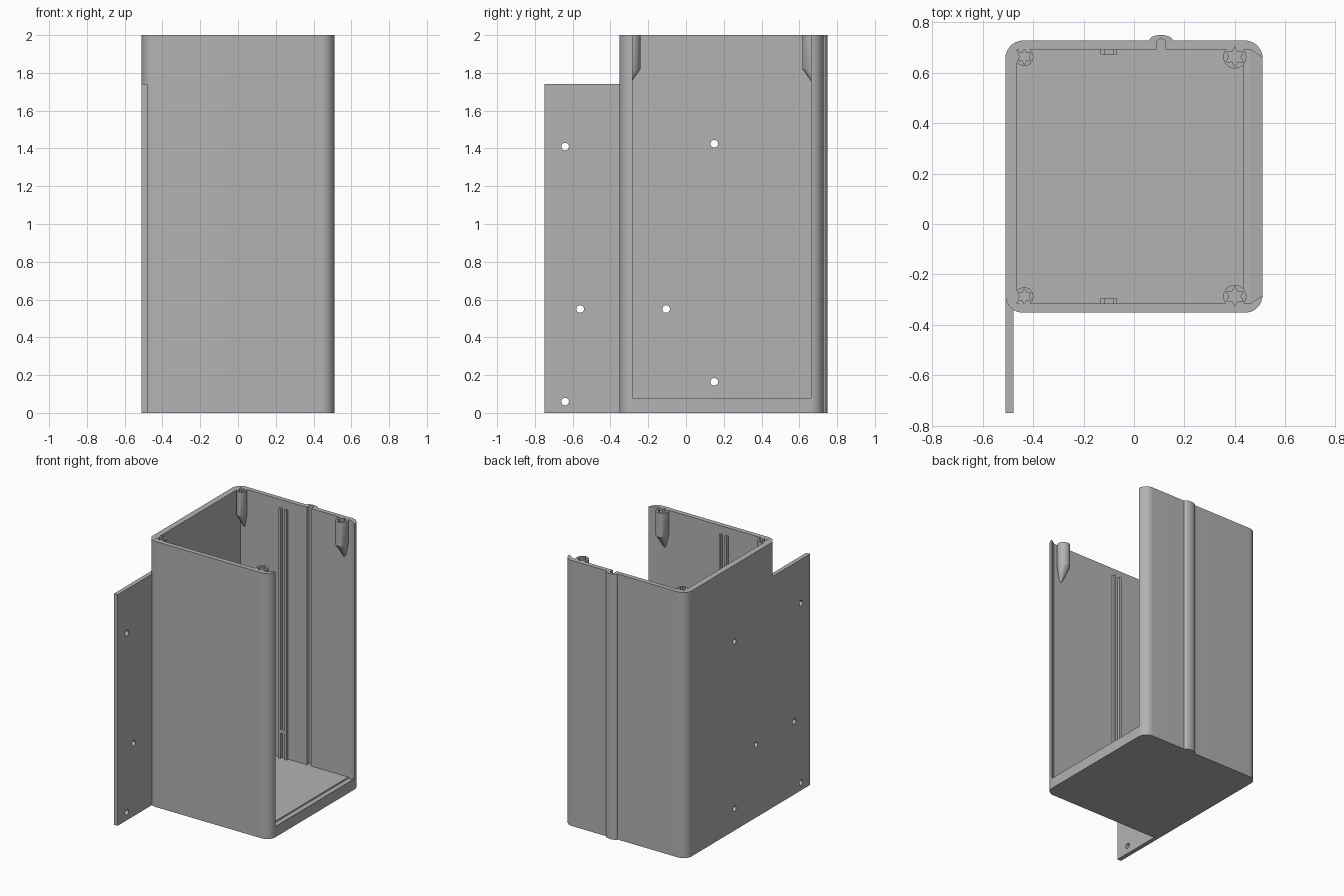
import bpy, bmesh
from math import sin, cos, pi, radians

if "Cube" in bpy.data.objects:
    bpy.data.objects.remove(bpy.data.objects["Cube"], do_unlink=True)

grey = bpy.data.materials.new("plain grey")
grey.use_nodes = True
colour = (0.45, 0.45, 0.45, 1)
grey.diffuse_color = colour
grey.node_tree.nodes["Principled BSDF"].inputs["Base Color"].default_value = colour


def loft(name, rings):
    """Closed solid through rings that have equal point counts."""
    bm = bmesh.new()
    rows = [[bm.verts.new(p) for p in ring] for ring in rings]
    n = len(rows[0])
    for a, b in zip(rows, rows[1:]):
        for i in range(n):
            j = (i + 1) % n
            bm.faces.new((a[i], a[j], b[j], b[i]))
    bm.faces.new(rows[0][::-1])
    bm.faces.new(rows[-1])
    bmesh.ops.recalc_face_normals(bm, faces=bm.faces[:])
    mesh = bpy.data.meshes.new(name)
    bm.to_mesh(mesh)
    bm.free()
    mesh.materials.append(grey)
    ob = bpy.data.objects.new(name, mesh)
    bpy.context.collection.objects.link(ob)
    return ob


def prism(name, outline, z0, z1):
    return loft(name, [[(x, y, z) for x, y in outline] for z in (z0, z1)])


def box(name, x0, x1, y0, y1, z0, z1):
    return prism(name, [(x0, y0), (x1, y0), (x1, y1), (x0, y1)], z0, z1)


def arc(cx, cy, rx, ry, start, end, n=10):
    angles = [radians(start + (end - start) * i / n) for i in range(n + 1)]
    return [(cx + rx * cos(a), cy + ry * sin(a)) for a in angles]


def activate(ob):
    bpy.ops.object.select_all(action='DESELECT')
    ob.select_set(True)
    bpy.context.view_layer.objects.active = ob


def cut(ob, cutters):
    activate(ob)
    for cutter in cutters:
        mod = ob.modifiers.new("cut", 'BOOLEAN')
        mod.operation = 'DIFFERENCE'
        mod.solver = 'EXACT'
        mod.object = cutter
        bpy.ops.object.modifier_apply(modifier=mod.name)


LEFT, RIGHT, FRONT, BACK = -0.51, 0.51, -0.352, 0.728
IN_FRONT, IN_BACK = -0.316, 0.693
R = 0.07
parts, cutters = [], []

# Housing: rounded box with a bulged cable channel on the back
outline = (arc(RIGHT - R, FRONT + R, R, R, -90, 0)
           + arc(RIGHT - R, BACK - R, R, R, 0, 90)
           + arc(0.107, BACK, 0.047, 0.022, 0, 180)
           + arc(LEFT + R, BACK - R, R, R, 90, 180)
           + arc(LEFT + R, FRONT + R, R, R, 180, 270))
housing = prism("housing", outline, 0, 2)
parts.append(housing)

# Cavity open at the top and one side, with a dovetail track for a sliding cover
sections = [(-0.465, 0, 0.06), (0.434, 0, 0.06), (0.435, 0, 0.05),
            (0.46, 0, 0.05), (0.51, 0.032, 0.08), (0.53, 0.045, 0.092)]
cavity = loft("cavity_cutter", [
    [(x, IN_FRONT + d, z), (x, IN_BACK - d, z), (x, IN_BACK - d, 2.2), (x, IN_FRONT + d, 2.2)]
    for x, d, z in sections])
channel = prism("channel_cutter",
                [(0.09, 0.67), (0.125, 0.67)] + arc(0.1075, 0.72, 0.0175, 0.014, 0, 180),
                0.06, 2.2)
cutters += [cavity, channel]
cut(housing, [cavity, channel])

# Mounting flange
flange = box("mounting_flange", LEFT, -0.478, -0.75, -0.295, 0, 1.74)
parts.append(flange)

# Screw holes through the flange and the closed wall
for y, z in [(-0.64, 1.41), (-0.56, 0.55), (-0.64, 0.06),
             (0.15, 1.425), (-0.105, 0.55), (0.15, 0.165)]:
    circle = arc(y, z, 0.02, 0.02, 0, 345, 23)
    hole = loft("hole_cutter", [[(x, u, v) for u, v in circle] for x in (-0.6, -0.4)])
    cutters.append(hole)
    cut(flange if y < FRONT else housing, [hole])

# Corner screw bosses, tapered into the walls, with star-shaped holes
for side, cx, r in (("right", -0.435, 0.036), ("left", 0.40, 0.046)):
    for end, cy, wall in (("front", -0.287, IN_FRONT), ("back", 0.663, IN_BACK)):
        circle = arc(cx, cy, r, r, 0, 345, 23)
        tip_y = wall + (0.006 if end == "back" else -0.006)
        tip = [(cx + (x - cx) * 0.15, tip_y + (y - cy) * 0.1, 1.71) for x, y in circle]
        boss = loft(f"screw_boss_{end}_{side}", [
            tip, [(x, y, 1.82) for x, y in circle], [(x, y, 2) for x, y in circle]])
        star = []
        for i in range(12):
            a = pi / 6 * i + pi / 2
            s = r * (0.85 if i % 2 == 0 else 0.48)
            star.append((cx + s * cos(a), cy + s * sin(a)))
        star_cutter = prism("star_cutter", star, 1.85, 2.1)
        cutters.append(star_cutter)
        cut(boss, [star_cutter])
        cut(housing, [star_cutter])
        parts.append(boss)

# Paired board guide ribs with a low stop between them
for end, y0, y1 in (("front", IN_FRONT - 0.01, -0.295), ("back", 0.673, IN_BACK + 0.01)):
    for n, x in enumerate((-0.132, -0.083)):
        parts.append(box(f"guide_rib_{end}_{n + 1}", x, x + 0.016, y0, y1, 0.05, 1.94))
    parts.append(box(f"guide_stop_{end}", -0.12, -0.08, y0, y1, 0.25, 0.28))

for cutter in cutters:
    bpy.data.objects.remove(cutter, do_unlink=True)

for ob in parts:
    activate(ob)
    bpy.ops.object.shade_smooth_by_angle(angle=radians(30))
